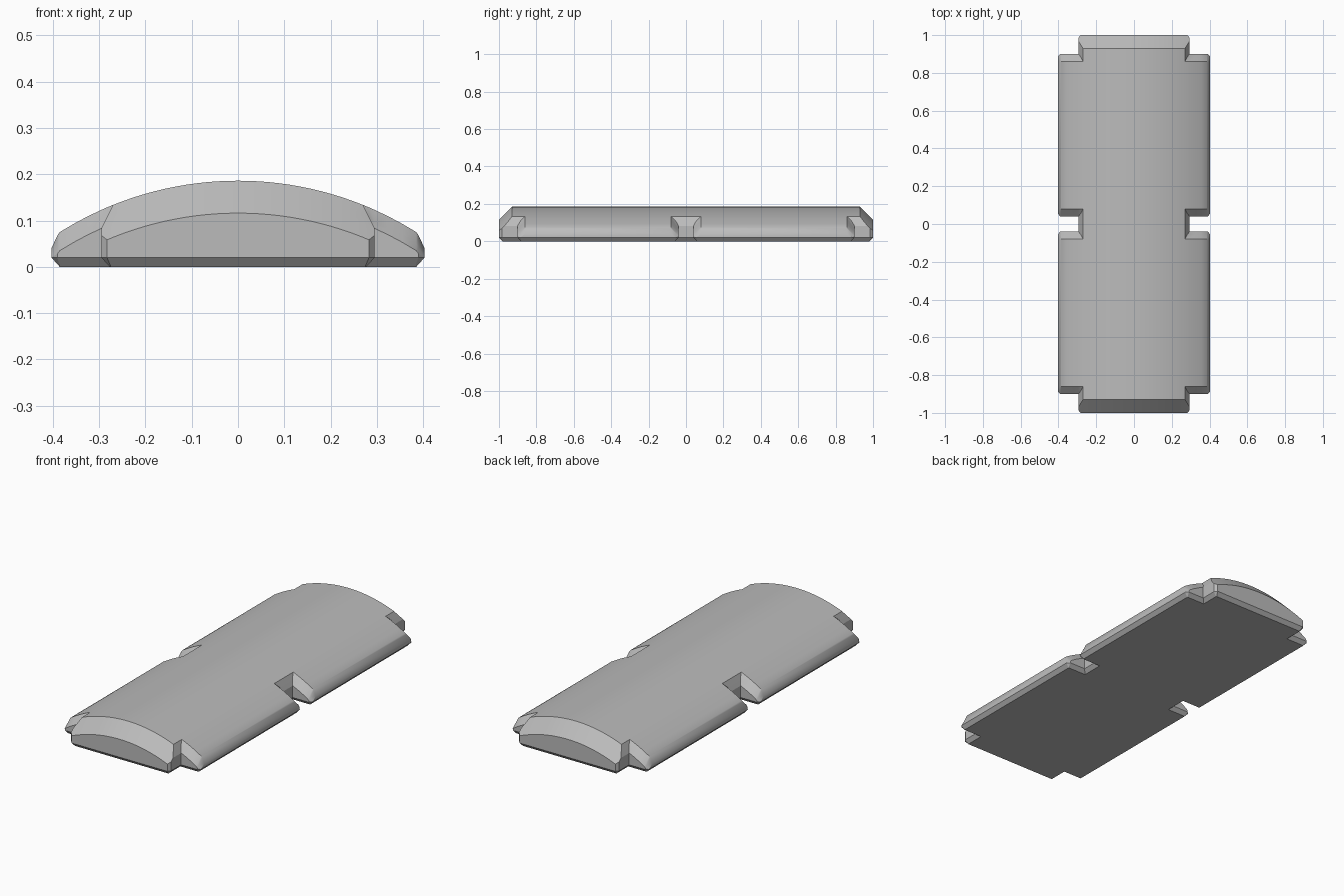
import bpy
import bmesh
import math

if "Cube" in bpy.data.objects:
    bpy.data.objects.remove(bpy.data.objects["Cube"], do_unlink=True)

# Main dimensions
HALF_W, HALF_L = 0.403, 1.0
NECK = 0.295          # half width at the notches
NECK_TOP = 0.27       # where the notch bevel starts on the arch
GAP, GAP_TOP = 0.04, 0.08      # side notch half length, and with its bevel
END, END_TOP = 0.90, 0.86      # side flange end, and start of its bevel
TIP_BEVEL = 0.93
PEAK, RADIUS = 0.186, 0.723
RIM = 0.02            # height of the lower bevel


def mirrored(values):
    return sorted({s * v for v in values for s in (-1, 1)})


xs = mirrored([NECK_TOP * i / 12 for i in range(13)]
              + [0.283, NECK, 0.325, 0.355, 0.385, 0.39, HALF_W])
ys = mirrored([0, GAP, 0.054, GAP_TOP, END_TOP, 0.886, END,
               TIP_BEVEL, 0.95, 0.97, 0.985, HALF_L])
CORNERS = [(HALF_W, GAP), (HALF_W, END), (NECK, HALF_L)]


def top_height(x, y):
    x, y = abs(x), abs(y)
    if x <= 0.386:
        z = PEAK - RADIUS + math.sqrt(RADIUS ** 2 - x * x)
    else:
        z = 0.068 if x < 0.395 else RIM * 2
    # bevels around the notches and at both tips
    notch = min((x - NECK_TOP) * 1.6, max(GAP_TOP - y, y - END_TOP))
    return max(z - max(0, notch, y - TIP_BEVEL), RIM + 0.001)


def in_plan(x, y):
    x, y = abs(x), abs(y)
    return x < NECK or GAP < y < END


def is_corner(x, y):
    return any(abs(abs(x) - a) + abs(abs(y) - b) < 1e-5 for a, b in CORNERS)


# Flat plan made of cells, with clipped outer corners
bm = bmesh.new()
grid = {}


def vert(x, y):
    if (x, y) not in grid:
        grid[x, y] = bm.verts.new((x, y, RIM))
    return grid[x, y]


for x0, x1 in zip(xs, xs[1:]):
    for y0, y1 in zip(ys, ys[1:]):
        cx, cy = (x0 + x1) / 2, (y0 + y1) / 2
        if not in_plan(cx, cy):
            continue
        ring = [p for p in ((x0, y0), (x1, y0), (x1, y1), (x0, y1))
                if not is_corner(*p)]
        if len(ring) == 4 and NECK_TOP < abs(cx) < NECK:
            # split along the crease between neighbouring bevels
            rising = (abs(cy) > 0.5) == (cx * cy > 0)
            a, b, c, d = ring
            parts = [(a, b, c), (a, c, d)] if rising else [(a, b, d), (b, c, d)]
        else:
            parts = [ring]
        for part in parts:
            bm.faces.new([vert(*p) for p in part])

# Raise the arched top from the plan
base = list(bm.faces)
result = bmesh.ops.extrude_face_region(bm, geom=base, use_keep_orig=True)
for v in result["geom"]:
    if isinstance(v, bmesh.types.BMVert):
        v.co.z = top_height(v.co.x, v.co.y)

# Underside: one face, inset and pushed down for the lower bevel
bottom = bmesh.ops.dissolve_faces(bm, faces=base, use_verts=False)["region"]
bmesh.ops.recalc_face_normals(bm, faces=bm.faces)
bmesh.ops.inset_region(bm, faces=bottom, thickness=0.018,
                       use_boundary=True, use_even_offset=True)
for v in {v for f in bottom for v in f.verts}:
    v.co.z = 0
bmesh.ops.recalc_face_normals(bm, faces=bm.faces)

mesh = bpy.data.meshes.new("arched_plate")
bm.to_mesh(mesh)
bm.free()
plate = bpy.data.objects.new("arched_plate", mesh)
bpy.context.collection.objects.link(plate)

# Grey material
grey = bpy.data.materials.new("plain_grey")
grey.use_nodes = True
colour = (0.5, 0.5, 0.5, 1)
grey.diffuse_color = colour
grey.node_tree.nodes["Principled BSDF"].inputs["Base Color"].default_value = colour
mesh.materials.append(grey)

# Smooth arch with crisp bevels
bpy.ops.object.select_all(action="DESELECT")
plate.select_set(True)
bpy.context.view_layer.objects.active = plate
bpy.ops.object.shade_smooth_by_angle(angle=math.radians(25))
